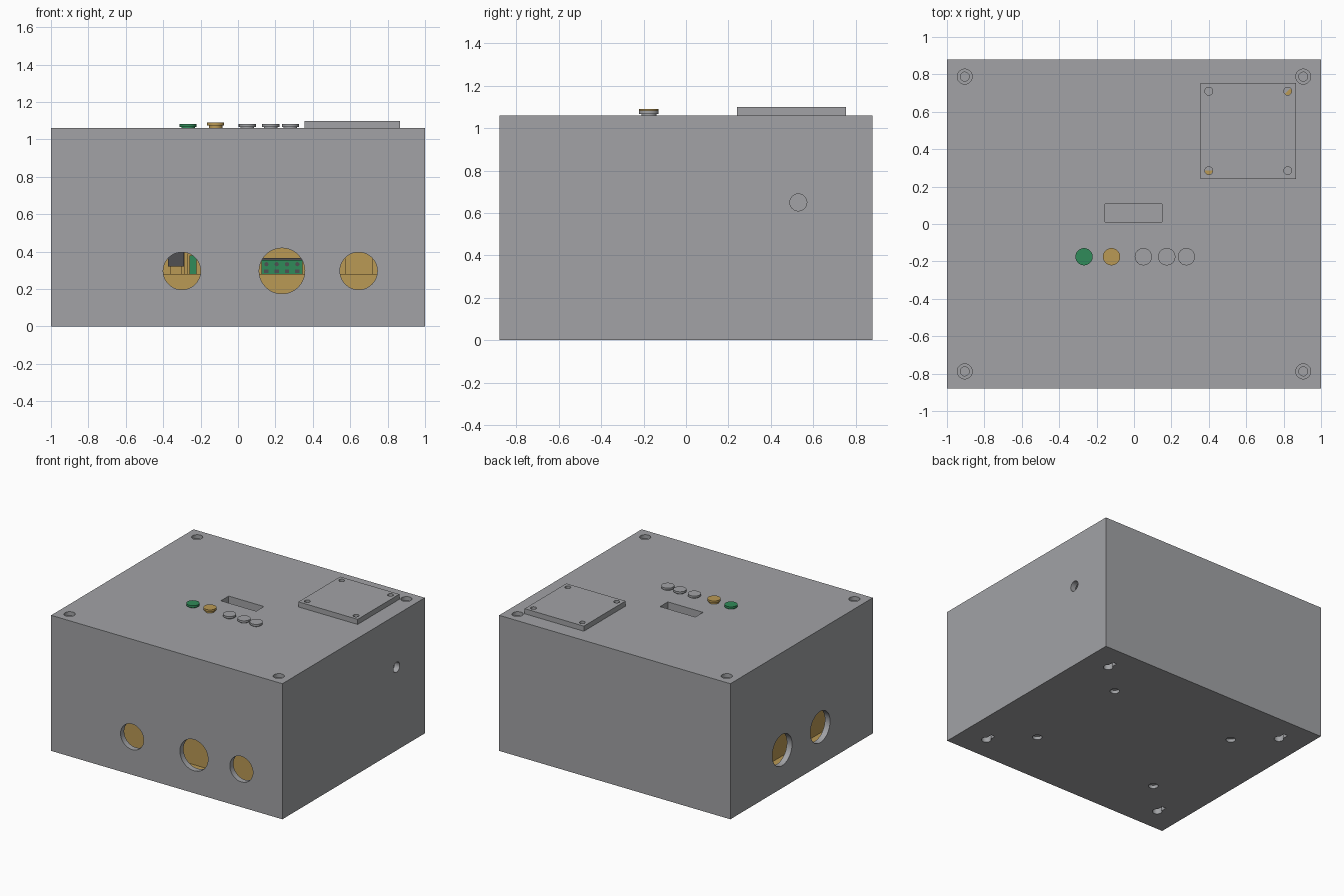
import bpy, bmesh, math
from mathutils import Matrix, Vector

old = bpy.data.objects.get("Cube")
if old:
    bpy.data.objects.remove(old, do_unlink=True)


def material(name, rgb):
    m = bpy.data.materials.new(name)
    m.use_nodes = True
    m.diffuse_color = (*rgb, 1)
    m.node_tree.nodes["Principled BSDF"].inputs["Base Color"].default_value = (*rgb, 1)
    return m


GREY = material("enclosure grey", (0.36, 0.365, 0.38))
TAN = material("tan", (0.49, 0.32, 0.09))
GREEN = material("green", (0.03, 0.26, 0.10))
DARK = material("dark grey", (0.08, 0.08, 0.085))


def finish(name, bm, mat):
    me = bpy.data.meshes.new(name)
    bm.to_mesh(me)
    bm.free()
    me.materials.append(mat)
    ob = bpy.data.objects.new(name, me)
    bpy.context.collection.objects.link(ob)
    return ob


def box(name, x, y, z, mat=GREY):
    """Box given by its (low, high) range on each axis."""
    bm = bmesh.new()
    bmesh.ops.create_cube(bm, size=1)
    for v in bm.verts:
        v.co = Vector([r[0] if c < 0 else r[1] for r, c in zip((x, y, z), v.co)])
    return finish(name, bm, mat)


def cyl(name, centre, r, depth, axis="Z", mat=GREY):
    bm = bmesh.new()
    bmesh.ops.create_cone(bm, cap_ends=True, segments=40, radius1=r, radius2=r, depth=depth)
    turn = {"X": ("Y", 90), "Y": ("X", 90), "Z": ("Z", 0)}[axis]
    bm.transform(Matrix.Translation(centre) @ Matrix.Rotation(math.radians(turn[1]), 4, turn[0]))
    for f in bm.faces:
        f.smooth = len(f.verts) == 4
    for e in bm.edges:
        e.smooth = all(f.smooth for f in e.link_faces)
    return finish(name, bm, mat)


def carve(ob, cutters):
    """Subtract every cutter, keep the result and drop the cutters."""
    for c in cutters:
        c.hide_render = True
        mod = ob.modifiers.new("cut", "BOOLEAN")
        mod.operation, mod.solver, mod.object = "DIFFERENCE", "EXACT", c
    graph = bpy.context.evaluated_depsgraph_get()
    result = bpy.data.meshes.new_from_object(ob.evaluated_get(graph))
    ob.modifiers.clear()
    ob.data = result
    for c in cutters:
        bpy.data.objects.remove(c, do_unlink=True)


W, D, H = 1.0, 0.88, 1.06
T = 0.045                                   # side wall thickness
SIGNS = [(sx, sy) for sx in (-1, 1) for sy in (-1, 1)]

# Enclosure: hollow box with cable, screw, display and mounting holes
enclosure = box("enclosure", (-W, W), (-D, D), (0, H))
cuts = [box("cavity", (-W + T, W - T), (-D + T, D - T), (0.07, 0.97))]
for x, r in ((-0.3, 0.1), (0.235, 0.122), (0.645, 0.1)):
    cuts.append(cyl("front_port", (x, -D, 0.297), r, 0.2, "Y"))
for y in (0.24, -0.23):
    cuts.append(cyl("side_port", (-W, y, 0.297), 0.122, 0.2, "X"))
cuts.append(cyl("vent", (W, 0.53, 0.65), 0.04, 0.2, "X"))
cuts.append(box("display_slot", (-0.155, 0.15), (0.01, 0.106), (H - 0.055, H + 0.1)))
for sx, sy in SIGNS:
    cx, cy = sx * 0.905, sy * 0.788
    cuts.append(cyl("counterbore", (cx, cy, H), 0.04, 0.06))
    cuts.append(cyl("screw_hole", (cx, cy, H), 0.024, 0.13))
    kx, ky = sx * 0.795, sy * 0.675
    cuts.append(cyl("keyhole", (kx, ky - 0.015, 0), 0.034, 0.09))
    cuts.append(box("keyhole_slot", (kx - 0.017, kx + 0.017), (ky, ky + 0.06), (-0.1, 0.044)))
    cuts.append(cyl("base_hole", (sx * 0.54, sy * 0.43, 0), 0.034, 0.05))
carve(enclosure, cuts)

# Raised sensor plate with four screw holes
plate = box("sensor_plate", (0.355, 0.867), (0.24, 0.755), (H, 1.1))
PX, PY = (0.4, 0.822), (0.285, 0.71)
carve(plate, [cyl("plate_hole", (x, y, 1.1), 0.021, 0.07) for x in PX for y in PY])

# Tan fastener slivers at the bottom of two opposite plate holes
for x, y, a in ((PX[0], PY[0], 180), (PX[1], PY[1], 225)):
    bm = bmesh.new()
    arc = [math.radians(a + 180 * i / 10) for i in range(11)]
    bm.faces.new([bm.verts.new((x + 0.02 * math.cos(t), y + 0.02 * math.sin(t), 1.068)) for t in arc])
    finish("plate_fastener", bm, TAN)

# Push buttons: narrow stem and wider cap
for i, x in enumerate((-0.267, -0.12, 0.05, 0.175, 0.28)):
    mat = (GREEN, TAN, GREY, GREY, GREY)[i]
    lift = 0.007 if mat == TAN else 0
    cyl(f"button_stem_{i}", (x, -0.175, H + 0.004), 0.036, 0.02 + lift, mat=mat)
    cyl(f"button_cap_{i}", (x, -0.175, H + 0.015 + lift), 0.046, 0.016, mat=mat)

# Inner carrier, backing panel and floor liner
FY = -0.63
box("carrier_block", (-0.79, 0.93), (FY, 0.8), (0.08, 0.28), TAN)
box("backing_panel", (-0.79, 0.93), (FY + 0.2, FY + 0.23), (0.28, 0.6), TAN)
box("side_panel", (-0.79, -0.76), (FY + 0.2, 0.8), (0.28, 0.6), TAN)
box("floor_liner", (-0.94, 0.94), (-0.82, 0.82), (0.072, 0.08), TAN)

# Power jack and small green terminal behind the first port
box("power_jack", (-0.375, -0.29), (FY + 0.02, FY + 0.18), (0.32, 0.41), DARK)
box("jack_foot", (-0.36, -0.3), (FY + 0.04, FY + 0.18), (0.28, 0.32), TAN)
box("jack_post", (-0.285, -0.268), (FY + 0.02, FY + 0.1), (0.28, 0.4), TAN)
box("side_terminal", (-0.258, -0.222), (FY + 0.01, FY + 0.18), (0.28, 0.38), GREEN)

# Four-way screw terminal behind the middle port
box("terminal_strip", (0.125, 0.345), (FY + 0.02, FY + 0.16), (0.28, 0.355), GREEN)
box("terminal_lid", (0.125, 0.345), (FY + 0.03, FY + 0.16), (0.355, 0.366), DARK)
for i in range(4):
    x = 0.152 + i * 0.055
    box(f"terminal_entry_{i}", (x - 0.012, x + 0.012), (FY + 0.015, FY + 0.03), (0.287, 0.305), DARK)
    cyl(f"terminal_screw_{i}", (x, FY + 0.02, 0.333), 0.011, 0.012, "Y", DARK)

# Plain socket behind the third port
box("socket", (0.572, 0.72), (FY + 0.02, FY + 0.18), (0.28, 0.4), TAN)
